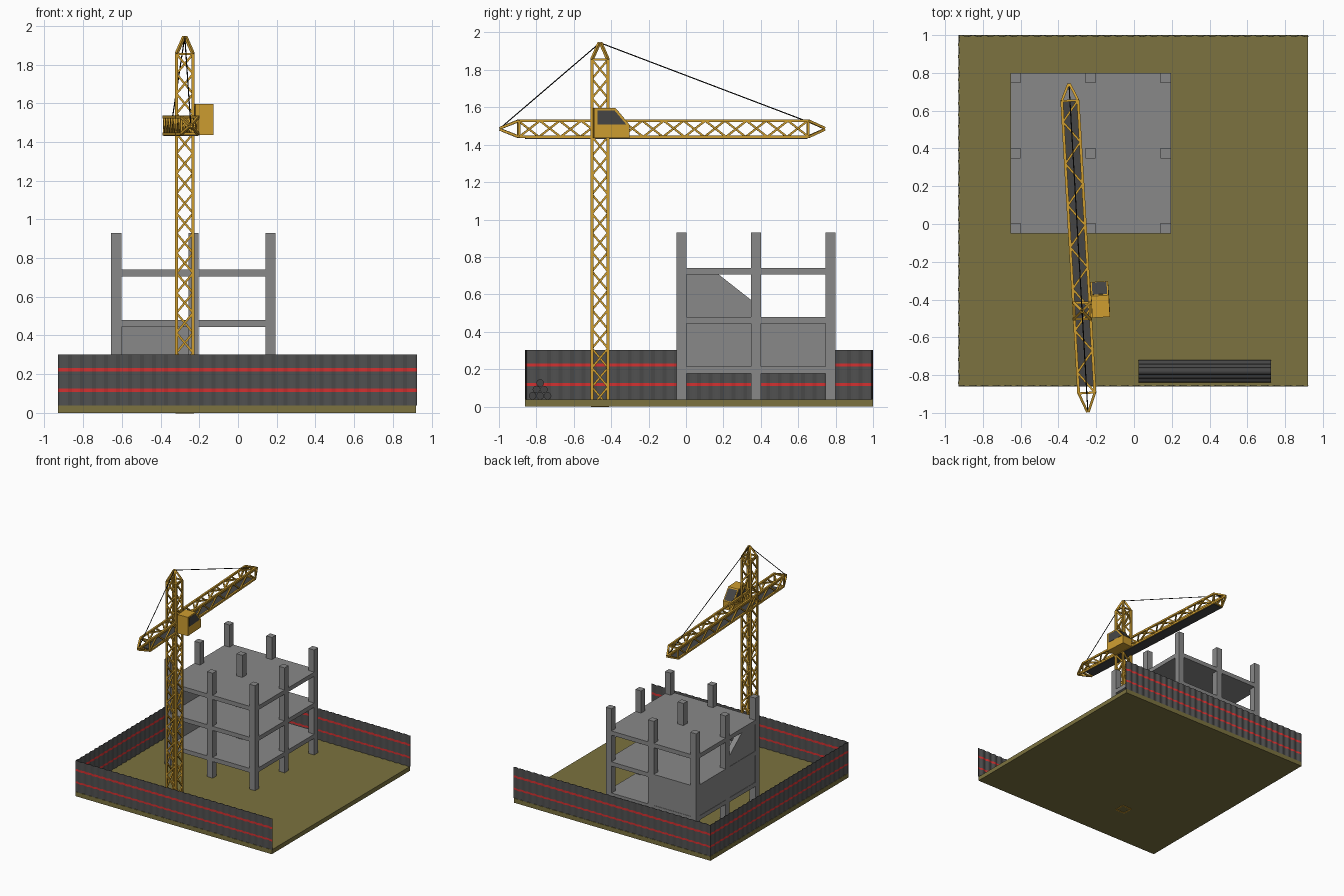
import bpy, bmesh, math
from mathutils import Vector, Matrix

if "Cube" in bpy.data.objects:
    bpy.data.objects.remove(bpy.data.objects["Cube"])


def mat(name, r, g, b):
    m = bpy.data.materials.new(name)
    m.diffuse_color = (r, g, b, 1)
    m.use_nodes = True
    m.node_tree.nodes["Principled BSDF"].inputs["Base Color"].default_value = m.diffuse_color
    return m


EARTH = mat("earth", 0.20, 0.17, 0.05)
SHEET = mat("dark_sheet", 0.08, 0.08, 0.08)
RED = mat("red_stripe", 0.65, 0.03, 0.03)
CONCRETE = mat("concrete", 0.25, 0.25, 0.25)
YELLOW = mat("crane_yellow", 0.62, 0.34, 0.03)
DARK = mat("dark_grey", 0.06, 0.06, 0.06)
BLACK = mat("cable_black", 0.01, 0.01, 0.01)


def finish(name, bm, *mats, matrix=None):
    bmesh.ops.recalc_face_normals(bm, faces=bm.faces)
    me = bpy.data.meshes.new(name)
    bm.to_mesh(me)
    bm.free()
    ob = bpy.data.objects.new(name, me)
    bpy.context.collection.objects.link(ob)
    for m in mats:
        me.materials.append(m)
    if matrix is not None:
        ob.matrix_world = matrix
    return ob


def box(bm, x0, x1, y0, y1, z0, z1):
    m = Matrix.Translation(((x0 + x1) / 2, (y0 + y1) / 2, (z0 + z1) / 2))
    bmesh.ops.create_cube(bm, size=1, matrix=m @ Matrix.Diagonal((x1 - x0, y1 - y0, z1 - z0, 1)))


def prism(bm, profile, x0, x1):
    """Extrude a (y, z) profile along x."""
    f = bm.faces.new([bm.verts.new((x0, y, z)) for y, z in profile])
    r = bmesh.ops.extrude_face_region(bm, geom=[f])
    bmesh.ops.translate(bm, vec=(x1 - x0, 0, 0),
                        verts=[v for v in r["geom"] if isinstance(v, bmesh.types.BMVert)])


def bar(bm, a, b, w, sides=4):
    a, b = Vector(a), Vector(b)
    d = b - a
    m = Matrix.Translation((a + b) / 2) @ d.to_track_quat('Z', 'X').to_matrix().to_4x4()
    if sides == 4:
        bmesh.ops.create_cube(bm, size=1, matrix=m @ Matrix.Diagonal((w, w, d.length, 1)))
    else:
        bmesh.ops.create_cone(bm, cap_ends=True, segments=sides, radius1=w / 2, radius2=w / 2,
                              depth=d.length, matrix=m)


def truss(bm, place, t0, t1, n, half, faces):
    """Four chords with a zigzag brace on each listed face."""
    c = [(-half, -half), (half, -half), (half, half), (-half, half)]
    step = (t1 - t0) / n
    for k in range(4):
        bar(bm, place(*c[k], t0), place(*c[k], t1), 0.015)
        for t in (t0, t1):
            bar(bm, place(*c[k], t), place(*c[(k + 1) % 4], t), 0.011)
        if k in faces:
            for i in range(n):
                a, b = c[(k + i % 2) % 4], c[(k + 1 - i % 2) % 4]
                bar(bm, place(*a, t0 + i * step), place(*b, t0 + (i + 1) * step), 0.011)
    return c


# Ground slab
bm = bmesh.new()
box(bm, -0.93, 0.92, -0.86, 1.0, 0, 0.037)
finish("ground", bm, EARTH)


# Corrugated fence with two red stripes, open on the right side
def fence(name, start, end):
    a, b = Vector(start), Vector(end)
    d = (b - a).normalized()
    side = Vector((-d.y, d.x, 0))
    n = 30 * 6
    bm = bmesh.new()
    rows = []
    for z in (0.037, 0.109, 0.125, 0.213, 0.231, 0.302):
        rows.append([bm.verts.new(a.lerp(b, i / n) + side * 0.004 * math.sin(i * math.tau / 6)
                                  + Vector((0, 0, z))) for i in range(n + 1)])
    for j in range(5):
        for i in range(n):
            f = bm.faces.new((rows[j][i], rows[j][i + 1], rows[j + 1][i + 1], rows[j + 1][i]))
            f.material_index = j % 2
    ob = finish(name, bm, SHEET, RED)
    s = ob.modifiers.new("thickness", 'SOLIDIFY')
    s.thickness = 0.003
    s.offset = 0


fence("front_fence", (-0.93, -0.856, 0), (0.925, -0.856, 0))
fence("back_fence", (-0.93, 0.995, 0), (0.925, 0.995, 0))
fence("left_fence", (-0.926, -0.856, 0), (-0.926, 0.995, 0))

# Concrete frame: columns and floor slabs
S = 0.054
XS, YS = (-0.655, -0.257, 0.141), (-0.05, 0.348, 0.746)
bm = bmesh.new()
for x in XS:
    for y in YS:
        box(bm, x, x + S, y, y + S, 0.037, 0.93)
finish("columns", bm, CONCRETE)
FLOORS = (0.178, 0.443, 0.706)
bm = bmesh.new()
for z in FLOORS:
    box(bm, XS[0], XS[2] + S, YS[0], YS[2] + S, z, z + 0.036)
finish("floor_slabs", bm, CONCRETE)

# Infill walls, one left unfinished with a slanted corner
bm = bmesh.new()
X0 = XS[0] + 0.003
for y in YS[:2]:
    box(bm, X0, X0 + 0.045, y + S, y + 0.398, 0.214, 0.443)
box(bm, XS[0] + S, XS[1], YS[2] + 0.006, YS[2] + S - 0.003, 0.214, 0.443)
prism(bm, [(0.004, 0.479), (0.348, 0.479), (0.348, 0.57), (0.175, 0.706), (0.004, 0.706)],
      X0, X0 + 0.045)
finish("infill_walls", bm, CONCRETE)

# Stack of pipes
bm = bmesh.new()
for row in range(3):
    for i in range(3 - row):
        y, z = -0.82 + 0.02 * row + 0.04 * i, 0.057 + 0.0346 * row
        bar(bm, (0.025, y, z), (0.725, y, z), 0.04, 16)
pipes = finish("pipe_stack", bm, DARK)
bpy.context.view_layer.objects.active = pipes
pipes.select_set(True)
bpy.ops.object.shade_smooth_by_angle(angle=math.radians(40))

# Crane mast with pointed head
MX, MY = -0.275, -0.46
bm = bmesh.new()
up = lambda u, v, t: (MX + u, MY + v, t)
for u, v in truss(bm, up, 0.002, 1.855, 18, 0.043, (0, 1, 2, 3)):
    bar(bm, up(u, v, 1.855), up(u * 0.08, v * 0.08, 1.945), 0.014)
finish("crane_mast", bm, YELLOW)

# Jib, in a frame turned slightly about the mast
TURN = Matrix.Translation((MX, MY, 0)) @ Matrix.Rotation(math.radians(3.3), 4, 'Z')
bm = bmesh.new()
along = lambda u, v, t: (u, t, 1.485 + v)
for u, v in truss(bm, along, -0.435, 1.115, 14, 0.043, (1, 2, 3)):
    bar(bm, along(u, v, -0.435), along(u * 0.08, v * 0.08, -0.535), 0.013)
    bar(bm, along(u, v, 1.115), along(u * 0.08, v * 0.08, 1.203), 0.013)
finish("crane_jib", bm, YELLOW, matrix=TURN)
bm = bmesh.new()
box(bm, -0.045, 0.045, -0.40, 1.11, 1.431, 1.438)
finish("jib_walkway", bm, DARK, matrix=TURN)

# Operator cab with windows
bm = bmesh.new()
prism(bm, [(-0.04, 1.435), (0.15, 1.435), (0.15, 1.505), (0.075, 1.595), (-0.04, 1.595)],
      0.052, 0.146)
finish("operator_cab", bm, YELLOW, matrix=TURN)
bm = bmesh.new()
for x in (0.0505, 0.1445):
    prism(bm, [(-0.022, 1.508), (0.132, 1.508), (0.069, 1.584), (-0.022, 1.584)], x, x + 0.003)
prism(bm, [(0.144, 1.509), (0.147, 1.511), (0.083, 1.588), (0.080, 1.586)], 0.06, 0.138)
finish("cab_windows", bm, DARK, matrix=TURN)

# Stay cables from mast head to both jib ends
bm = bmesh.new()
for y in (-0.53, 1.195):
    bar(bm, (0, 0, 1.945), (0, y, 1.492), 0.006, 8)
finish("stay_cables", bm, BLACK, matrix=TURN)
